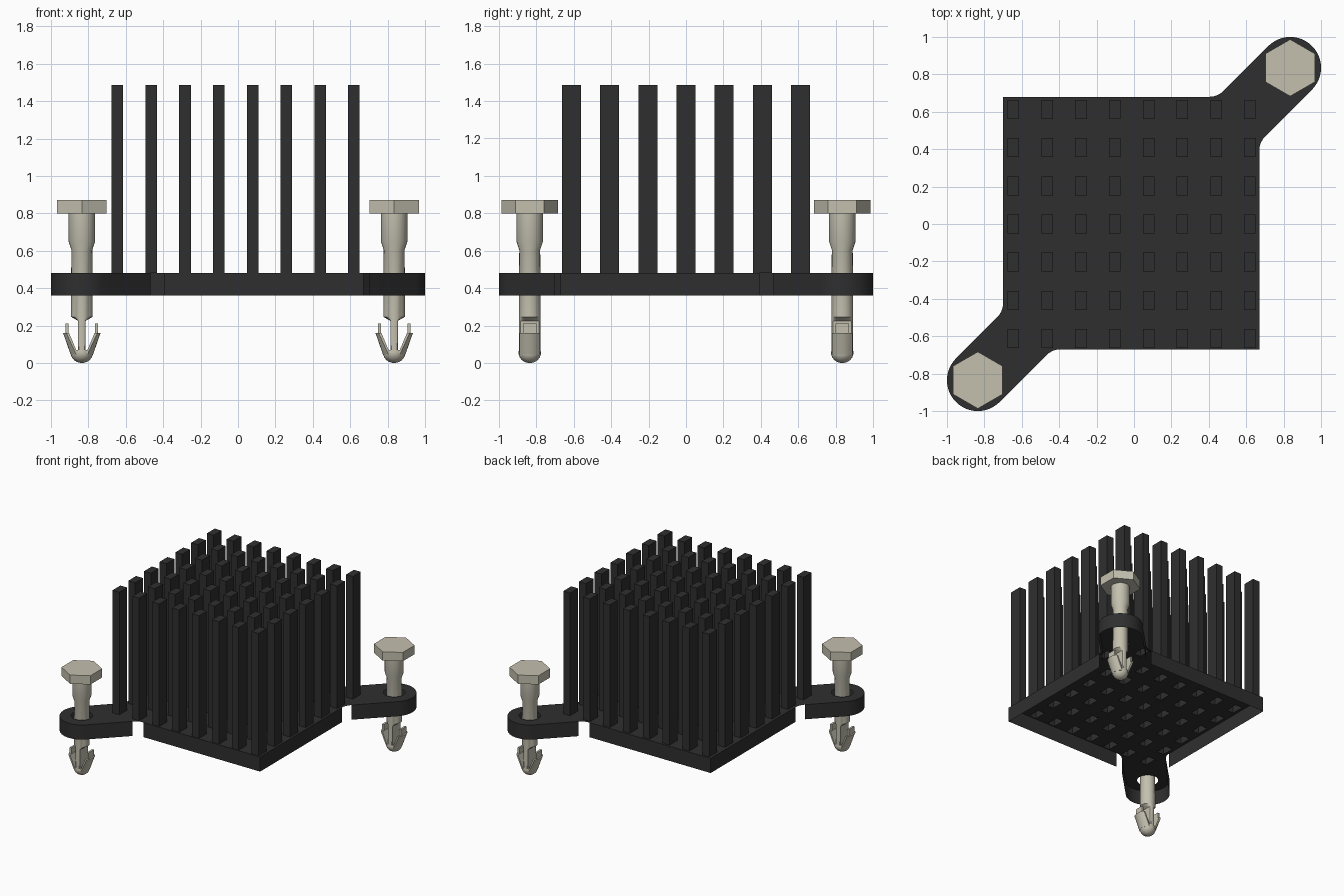
import bpy, bmesh, math
from mathutils import Vector

if "Cube" in bpy.data.objects:
    bpy.data.objects.remove(bpy.data.objects["Cube"])


def material(name, rgb):
    m = bpy.data.materials.new(name)
    m.use_nodes = True
    m.diffuse_color = (*rgb, 1)
    m.node_tree.nodes["Principled BSDF"].inputs["Base Color"].default_value = (*rgb, 1)
    return m


BLACK = material("anodised black", (0.028, 0.028, 0.028))
CREAM = material("cream plastic", (0.55, 0.53, 0.43))


def finish(bm, name, mat, smooth=35):
    me = bpy.data.meshes.new(name)
    bm.to_mesh(me)
    bm.free()
    me.materials.append(mat)
    ob = bpy.data.objects.new(name, me)
    bpy.context.collection.objects.link(ob)
    bpy.ops.object.select_all(action='DESELECT')
    ob.select_set(True)
    bpy.context.view_layer.objects.active = ob
    bpy.ops.object.shade_smooth_by_angle(angle=math.radians(smooth))
    return ob


# Base dimensions
X0, X1, Y0, Y1 = -0.70, 0.67, -0.67, 0.68
ZB, ZT, Z_FIN = 0.36, 0.48, 1.487
C, R = 0.835, 0.165           # arm end centre and radius
OFF, T = R * math.sqrt(2), 0.045


def fillet(a, corner, b, n=5):
    a, c, b = Vector(a), Vector(corner), Vector(b)
    return [a * (1 - t) ** 2 + c * 2 * t * (1 - t) + b * t * t for t in [i / n for i in range(n + 1)]]


# Outline: square plate with a rounded arm on two opposite corners
outline = []                  # (point, whether a wall follows it)
for s, X, Y, end in ((1, X1, Y1, (X0, Y1)), (-1, X0, Y0, (X1, Y0))):
    d = s * T / math.sqrt(2)
    ax, ay = X, X - s * OFF
    bx, by = Y - s * OFF, Y
    f1 = fillet((ax, ay - s * T), (ax, ay), (ax + d, ay + d))
    f2 = fillet((bx + d, by + d), (bx, by), (bx - s * T, by))
    arc = []
    for i in range(25):
        a = math.radians(-45 + 180 * i / 24)
        arc.append(Vector((s * (C + R * math.cos(a)), s * (C + R * math.sin(a)))))
    # the fillets are left open
    outline += [(p, False) for p in f1[:-1]] + [(f1[-1], True)]
    outline += [(p, True) for p in arc]
    outline += [(p, False) for p in f2[:-1]] + [(f2[-1], True)]
    outline.append((Vector(end), True))

bm = bmesh.new()


def loop(points, z):
    vs = [bm.verts.new((p[0], p[1], z)) for p in points]
    es = [bm.edges.new((vs[i], vs[(i + 1) % len(vs)])) for i in range(len(vs))]
    return vs, es


rim, edges = loop([p for p, _ in outline], ZT)

# Clearance holes for the push pins
for s in (1, -1):
    ring = [(s * C + 0.08 * math.cos(i * math.tau / 24),
             s * C + 0.08 * math.sin(i * math.tau / 24)) for i in range(24)]
    edges += loop(ring, ZT)[1]

# Fin openings, 8 by 7
fins = []
for i in range(8):
    for j in range(7):
        x, y = -0.645 + i * 0.1807, -0.612 + j * 0.204
        base, es = loop([(x + a * 0.031, y + b * 0.051)
                         for a, b in ((-1, -1), (1, -1), (1, 1), (-1, 1))], ZT)
        edges += es
        fins.append(base)
bmesh.ops.triangle_fill(bm, edges=edges, use_beauty=True, normal=(0, 0, 1))
for f in bm.faces:
    f.normal_update()
    if f.normal.z < 0:
        f.normal_flip()

# Hollow fins rising from the openings
for base in fins:
    top = [bm.verts.new((v.co.x, v.co.y, Z_FIN)) for v in base]
    for k in range(4):
        n = (k + 1) % 4
        bm.faces.new((base[k], base[n], top[n], top[k]))
    bm.faces.new(top)

# Skirt walls, open underneath
low = [bm.verts.new((v.co.x, v.co.y, ZB)) for v in rim]
for k, (_, wall) in enumerate(outline):
    n = (k + 1) % len(rim)
    if wall:
        bm.faces.new((low[k], low[n], rim[n], rim[k]))
bmesh.ops.delete(bm, geom=[v for v in bm.verts if not v.link_faces], context='VERTS')
finish(bm, "heat_sink", BLACK)


# Push pins
def loft(bm, rings):
    loops = [[bm.verts.new(p) for p in r] for r in rings]
    n = len(loops[0])
    faces = [bm.faces.new(loops[0][::-1]), bm.faces.new(loops[-1])]
    for a, b in zip(loops, loops[1:]):
        faces += [bm.faces.new((a[i], a[(i + 1) % n], b[(i + 1) % n], b[i])) for i in range(n)]
    bmesh.ops.recalc_face_normals(bm, faces=faces)


def circle(r, z, n=24, clamp=9, turn=0):
    pts = []
    for i in range(n):
        a = math.tau * i / n + turn
        pts.append((max(-clamp, min(clamp, r * math.cos(a))), r * math.sin(a), z))
    return pts


def box(bm, x0, x1, y, z0, z1):
    loft(bm, [[(x0, -y, z), (x1, -y, z), (x1, y, z), (x0, y, z)] for z in (z0, z1)])


def barb_section(side, inner, r, zi, zo):
    # flat inner side, round outer side
    ys = [0.056 * k / 4 for k in range(-4, 5)]
    outer = [(side * max(inner + 0.004, math.sqrt(max(0, r * r - y * y))), y, zo) for y in ys]
    return [(side * inner, -0.056, zi)] + outer + [(side * inner, 0.056, zi)]


def push_pin(name, x, y):
    bm = bmesh.new()
    # hexagonal head
    loft(bm, [circle(0.152, z, 6, turn=math.pi / 6) for z in (0.80, 0.872)])
    # shaft narrowing to a flat central stem
    loft(bm, [circle(0.058, 0.05, clamp=0.02), circle(0.058, 0.225, clamp=0.02),
              circle(0.058, 0.247), circle(0.056, 0.605),
              circle(0.071, 0.65), circle(0.071, 0.80)])
    # rounded tip
    dome = [circle(0.06 * math.sin(a), 0.055 * (1 - math.cos(a)))
            for a in [math.radians(t) for t in (8, 25, 42, 60, 76, 90)]]
    loft(bm, dome + [circle(0.058, 0.068)])
    # spring barbs with narrow end tabs
    for s in (1, -1):
        loft(bm, [barb_section(s, 0.026, 0.06, 0.06, 0.045),
                  barb_section(s, 0.068, 0.1, 0.16, 0.16)])
        x0, x1 = sorted((s * 0.07, s * 0.086))
        box(bm, x0, x1, 0.035, 0.15, 0.21)
    finish(bm, name, CREAM).location = (x, y, 0)


push_pin("push_pin_left", C, C)
push_pin("push_pin_right", -C, -C)
